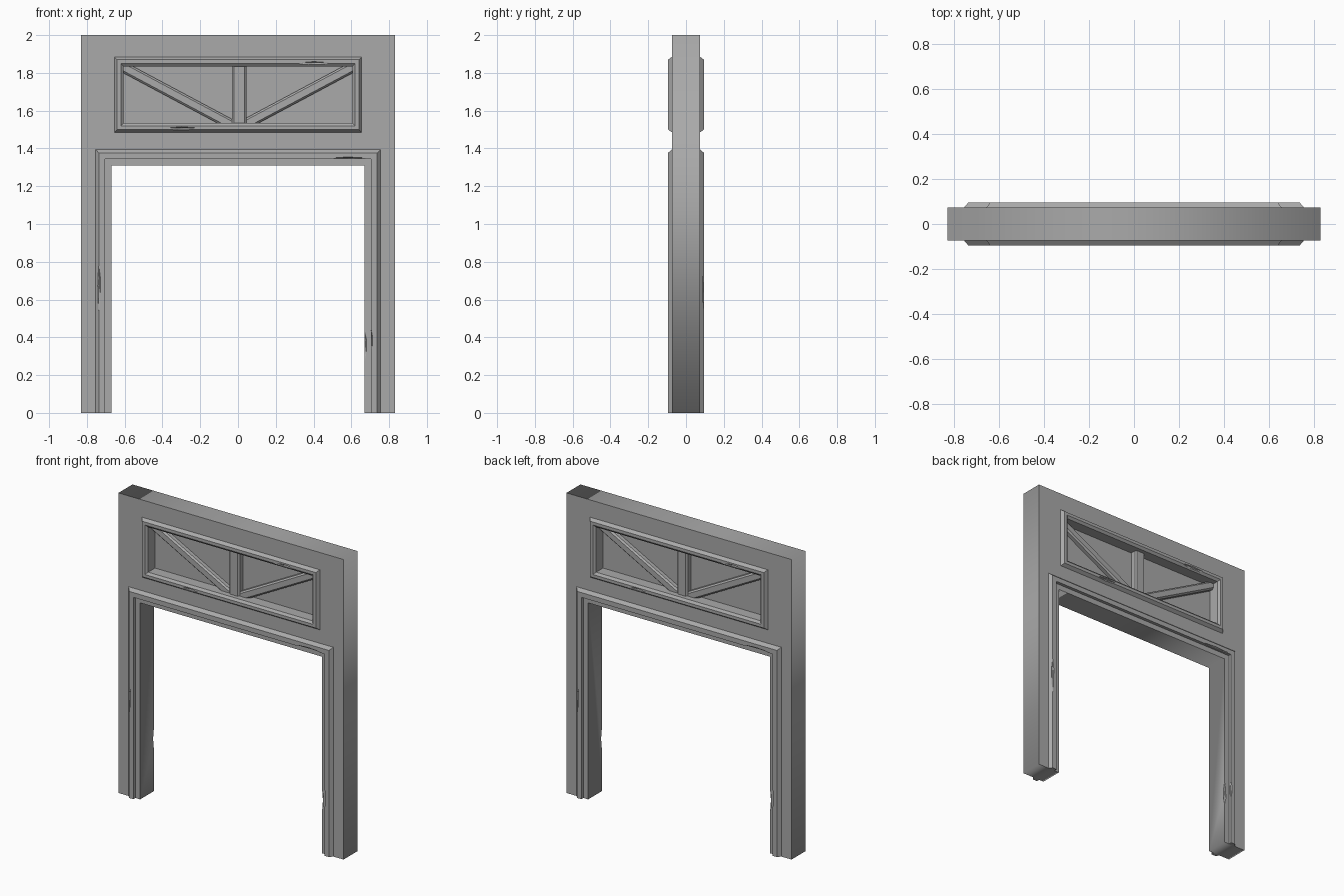
import bpy, bmesh, math
from mathutils import Vector, Matrix

cube = bpy.data.objects.get("Cube")
if cube:
    bpy.data.objects.remove(cube, do_unlink=True)

grey = bpy.data.materials.new("plain grey")
grey.use_nodes = True
grey.diffuse_color = (0.4, 0.4, 0.4, 1)
grey.node_tree.nodes["Principled BSDF"].inputs["Base Color"].default_value = (0.4, 0.4, 0.4, 1)

THICK = 0.074                       # half thickness of the wall
DOOR_W, DOOR_H = 0.67, 1.31         # doorway half width and height
WIN_W, WIN_H, WIN_Z = 0.655, 0.2, 1.685   # window frame half sizes and centre


def make_object(name, bm):
    bmesh.ops.recalc_face_normals(bm, faces=bm.faces)
    mesh = bpy.data.meshes.new(name)
    bm.to_mesh(mesh)
    bm.free()
    mesh.materials.append(grey)
    obj = bpy.data.objects.new(name, mesh)
    bpy.context.collection.objects.link(obj)
    return obj


def sweep(name, profile, path_at, closed=False):
    """Mitred moulding: each profile point (offset, y) follows path_at(offset)."""
    bm = bmesh.new()
    rows = [[bm.verts.new((x, y, z)) for x, z in path_at(off)] for off, y in profile]
    n = len(rows[0])
    for i, row in enumerate(rows):
        nxt = rows[(i + 1) % len(rows)]
        for j in range(n if closed else n - 1):
            k = (j + 1) % n
            bm.faces.new((row[j], row[k], nxt[k], nxt[j]))
    if not closed:
        bm.faces.new([r[0] for r in rows])
        bm.faces.new([r[-1] for r in rows])
    return make_object(name, bm)


def chip(obj, spots):
    """Cut shallow worn dents, each given as a centre and radii."""
    bm = bmesh.new()
    for centre, radii in spots:
        bmesh.ops.create_icosphere(bm, subdivisions=1, radius=1,
                                   matrix=Matrix.Translation(centre) @ Matrix.Diagonal((*radii, 1)))
    cutter = make_object("chip_cutter", bm)
    cutter.hide_render = True
    mod = obj.modifiers.new("chips", 'BOOLEAN')
    mod.operation, mod.solver, mod.object = 'DIFFERENCE', 'EXACT', cutter
    with bpy.context.temp_override(object=obj, active_object=obj):
        bpy.ops.object.modifier_apply(modifier=mod.name)
    bpy.data.objects.remove(cutter, do_unlink=True)


def door_path(w):
    z = DOOR_H + w - DOOR_W
    return [(-w, 0), (-w, z), (w, z), (w, 0)]


def window_path(w):
    h = WIN_H + w - WIN_W
    return [(-w, WIN_Z - h), (-w, WIN_Z + h), (w, WIN_Z + h), (w, WIN_Z - h)]


def bar(name, start, end, width, depth):
    """Chamfered bar standing out from the recessed pane."""
    a, b = Vector(start), Vector(end)
    side = (b - a).normalized()
    side = Vector((-side.y, side.x))
    half, cut = width / 2, 0.01
    profile = [(-half, 0), (-half, cut - depth), (cut - half, -depth),
               (half - cut, -depth), (half, cut - depth), (half, 0)]
    return sweep(name, profile, lambda o: [a + side * o, b + side * o])


# Wall: an arch outline with a window hole, extruded to thickness
outline = [(-0.83, 0), (-0.83, 2), (0.83, 2), (0.83, 0)] + door_path(DOOR_W)[::-1]
curve = bpy.data.curves.new("wall", 'CURVE')
curve.dimensions, curve.fill_mode, curve.extrude = '2D', 'BOTH', THICK
for points in (outline, window_path(0.612)):
    spline = curve.splines.new('POLY')
    spline.points.add(len(points) - 1)
    for p, (x, z) in zip(spline.points, points):
        p.co = (x, z, 0, 1)
    spline.use_cyclic_u = True
temp = bpy.data.objects.new("wall_curve", curve)
bpy.context.collection.objects.link(temp)
bpy.context.view_layer.update()
bm = bmesh.new()
bm.from_mesh(temp.to_mesh())
bpy.data.objects.remove(temp, do_unlink=True)
bm.transform(Matrix.Rotation(math.pi / 2, 4, 'X'))
bmesh.ops.remove_doubles(bm, verts=bm.verts, dist=0.0005)
wall = make_object("wall", bm)
chip(wall, [((s * DOOR_W, -s * THICK, 0.35), (0.012, 0.012, 0.08)) for s in (1, -1)])

# Thin pane in the middle of the window
bm = bmesh.new()
bmesh.ops.create_cube(bm, size=1, matrix=Matrix.Translation((0, 0, WIN_Z))
                      @ Matrix.Diagonal((1.23, 0.02, 0.32, 1)))
make_object("window_pane", bm)

# Trim and bars of one side
door_trim = sweep("door_trim", [(0.755, -0.07), (0.755, -0.074), (0.737, -0.095),
                                (0.705, -0.095), (0.705, -0.07)], door_path)
chip(door_trim, [((0.58, -0.095, 1.345), (0.11, 0.012, 0.01)),
                 ((0.705, -0.095, 0.38), (0.008, 0.012, 0.06)),
                 ((-0.737, -0.095, 0.66), (0.01, 0.01, 0.12))])
window_frame = sweep("window_frame", [(0.655, -0.07), (0.655, -0.074), (0.64, -0.095),
                                      (0.62, -0.095), (0.605, -0.082), (0.605, 0),
                                      (0.62, 0), (0.62, -0.07)], window_path, closed=True)
chip(window_frame, [((0.4, -0.095, 1.85), (0.09, 0.01, 0.01)),
                    ((-0.3, -0.095, 1.505), (0.08, 0.01, 0.01))])
parts = [door_trim, window_frame,
         bar("centre_post", (0.007, 1.515), (0.007, 1.855), 0.075, 0.055)]
for name, s in (("right_brace", -1), ("left_brace", 1)):
    parts.append(bar(name, (s * 0.64, 1.848), (0, 1.507), 0.055, 0.045))

# The other side is the same, turned half round
for part in parts:
    back = part.copy()
    back.name = "back_" + part.name
    back.rotation_euler.z = math.pi
    bpy.context.collection.objects.link(back)
    part.name = "front_" + part.name
